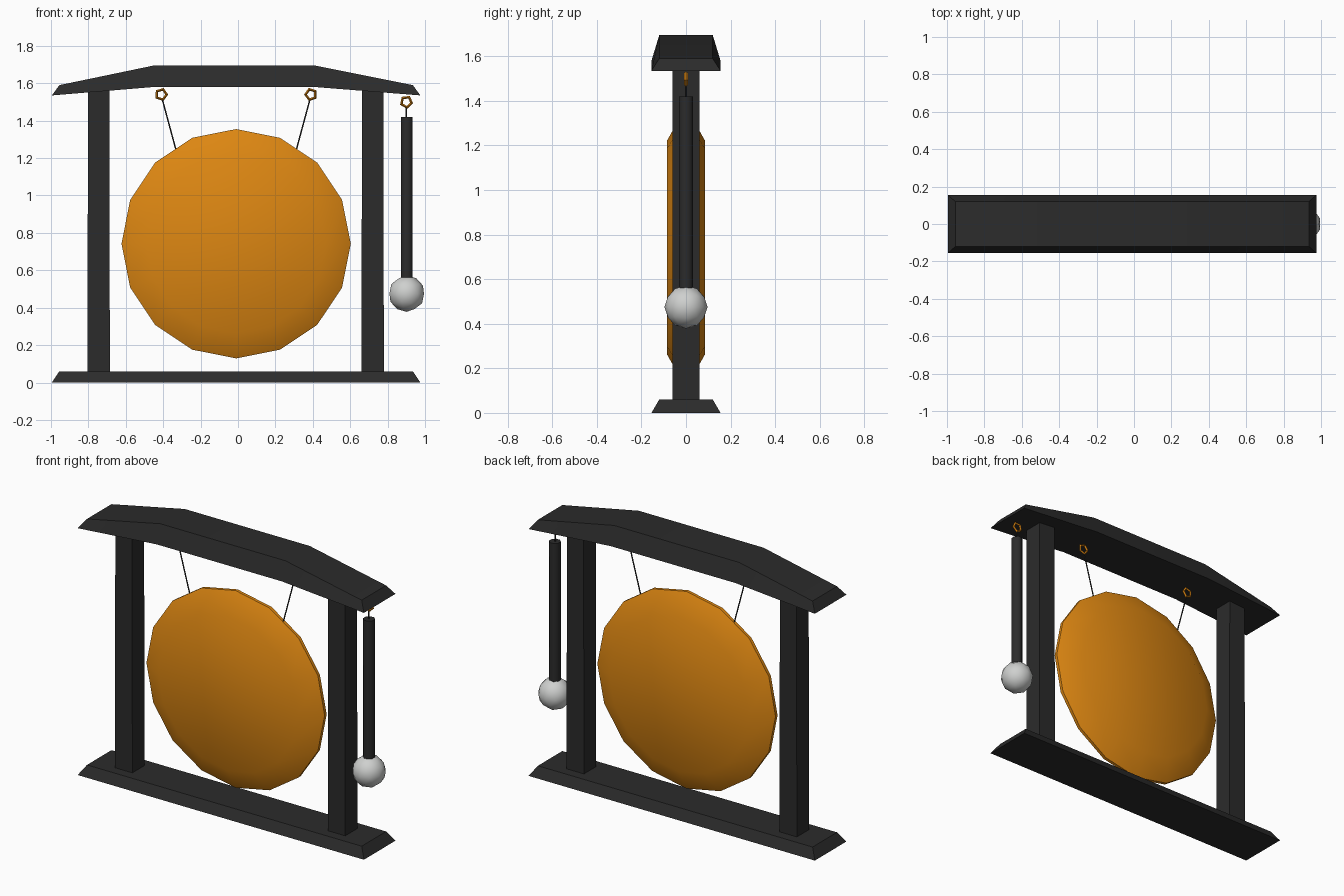
import bpy, bmesh, math
from mathutils import Vector

if "Cube" in bpy.data.objects:
    bpy.data.objects.remove(bpy.data.objects["Cube"])


def material(name, rgb):
    m = bpy.data.materials.new(name)
    m.diffuse_color = (*rgb, 1)
    m.use_nodes = True
    m.node_tree.nodes["Principled BSDF"].inputs["Base Color"].default_value = m.diffuse_color
    return m


BLACK = material("black lacquer", (0.024, 0.024, 0.024))
GOLD = material("orange bronze", (0.72, 0.24, 0.006))
WHITE = material("white felt", (0.62, 0.63, 0.62))
CX = -0.01  # centre line of the stand


def finish(name, bm, mat, angle=35):
    bmesh.ops.recalc_face_normals(bm, faces=bm.faces[:])
    me = bpy.data.meshes.new(name)
    bm.to_mesh(me)
    bm.free()
    me.materials.append(mat)
    ob = bpy.data.objects.new(name, me)
    bpy.context.collection.objects.link(ob)
    bpy.ops.object.select_all(action='DESELECT')
    ob.select_set(True)
    bpy.context.view_layer.objects.active = ob
    bpy.ops.object.shade_smooth_by_angle(angle=math.radians(angle))
    return ob


def loft(name, rings, mat, angle=35):
    """Skin a list of equal-length vertex rings and cap both ends."""
    bm = bmesh.new()
    vs = [[bm.verts.new(p) for p in r] for r in rings]
    n = len(vs[0])
    for a, b in zip(vs, vs[1:]):
        for i in range(n):
            j = (i + 1) % n
            bm.faces.new((a[i], a[j], b[j], b[i]))
    bm.faces.new(vs[0][::-1])
    bm.faces.new(vs[-1])
    return finish(name, bm, mat, angle)


def rect(x, hx, hy, z):
    return [(x + sx * hx, sy * hy, z) for sx, sy in ((-1, -1), (1, -1), (1, 1), (-1, 1))]


def rod(name, a, b, r, sides, mat):
    a, b = Vector(a), Vector(b)
    q = (b - a).to_track_quat('Z', 'Y')
    circle = [q @ Vector((r * math.cos(t), r * math.sin(t), 0))
              for t in (2 * math.pi * (i + 0.5) / sides for i in range(sides))]
    return loft(name, [[p + c for c in circle] for p in (a, b)], mat, 60)


def hook_ring(name, x, z, turn):
    bpy.ops.mesh.primitive_torus_add(major_segments=5, minor_segments=4, major_radius=0.029,
                                     minor_radius=0.008, location=(x, 0, z),
                                     rotation=(math.pi / 2, turn, 0))
    ob = bpy.context.object
    ob.name = name
    ob.data.materials.append(GOLD)


# base plank with sloping sides
loft("base", [rect(CX, 0.985, 0.155, 0), rect(CX, 0.945, 0.12, 0.06)], BLACK)

# roof beam: bent cross-sections along x (bottom x, top x, bottom z, top z)
sections = [(-0.985, -0.945, 1.535, 1.59), (-0.44, -0.44, 1.58, 1.695),
            (0.42, 0.42, 1.58, 1.695), (0.985, 0.945, 1.535, 1.59)]
loft("roof_beam", [[(CX + xb, -0.155, zb), (CX + xb, 0.155, zb),
                    (CX + xt, 0.12, zt), (CX + xt, -0.12, zt)]
                   for xb, xt, zb, zt in sections], BLACK)

# posts
for side, x in (("left", -0.745), ("right", 0.72)):
    loft(side + "_post", [rect(x, 0.06, 0.06, 0.03), rect(x, 0.057, 0.06, 1.58)], BLACK)

# gong: bevelled 16-sided disc
def gong_ring(r, y):
    return [(CX + r * math.cos(i * math.pi / 8), y, 0.742 + r * math.sin(i * math.pi / 8))
            for i in range(16)]

loft("gong", [gong_ring(0.48, -0.085), gong_ring(0.613, -0.01),
              gong_ring(0.613, 0.01), gong_ring(0.48, 0.085)], GOLD, 40)

# gong hooks and strings
for side, s in (("left", -1), ("right", 1)):
    hook_ring(side + "_hook", CX + s * 0.4, 1.54, math.pi / 2 + s * 0.3)
    rod(side + "_string", (CX + s * 0.395, 0, 1.515), (CX + s * 0.318, 0, 1.23), 0.004, 5, BLACK)

# mallet hanging on the right
hook_ring("mallet_hook", 0.90, 1.50, 0.2)
rod("mallet_string", (0.90, 0, 1.47), (0.90, 0, 1.41), 0.004, 5, BLACK)
rod("mallet_handle", (0.902, 0, 0.5), (0.902, 0, 1.42), 0.034, 8, BLACK)
bm = bmesh.new()
bmesh.ops.create_icosphere(bm, subdivisions=2, radius=0.097)
bmesh.ops.translate(bm, verts=bm.verts[:], vec=(0.902, 0, 0.475))
finish("mallet_head", bm, WHITE, 60)
